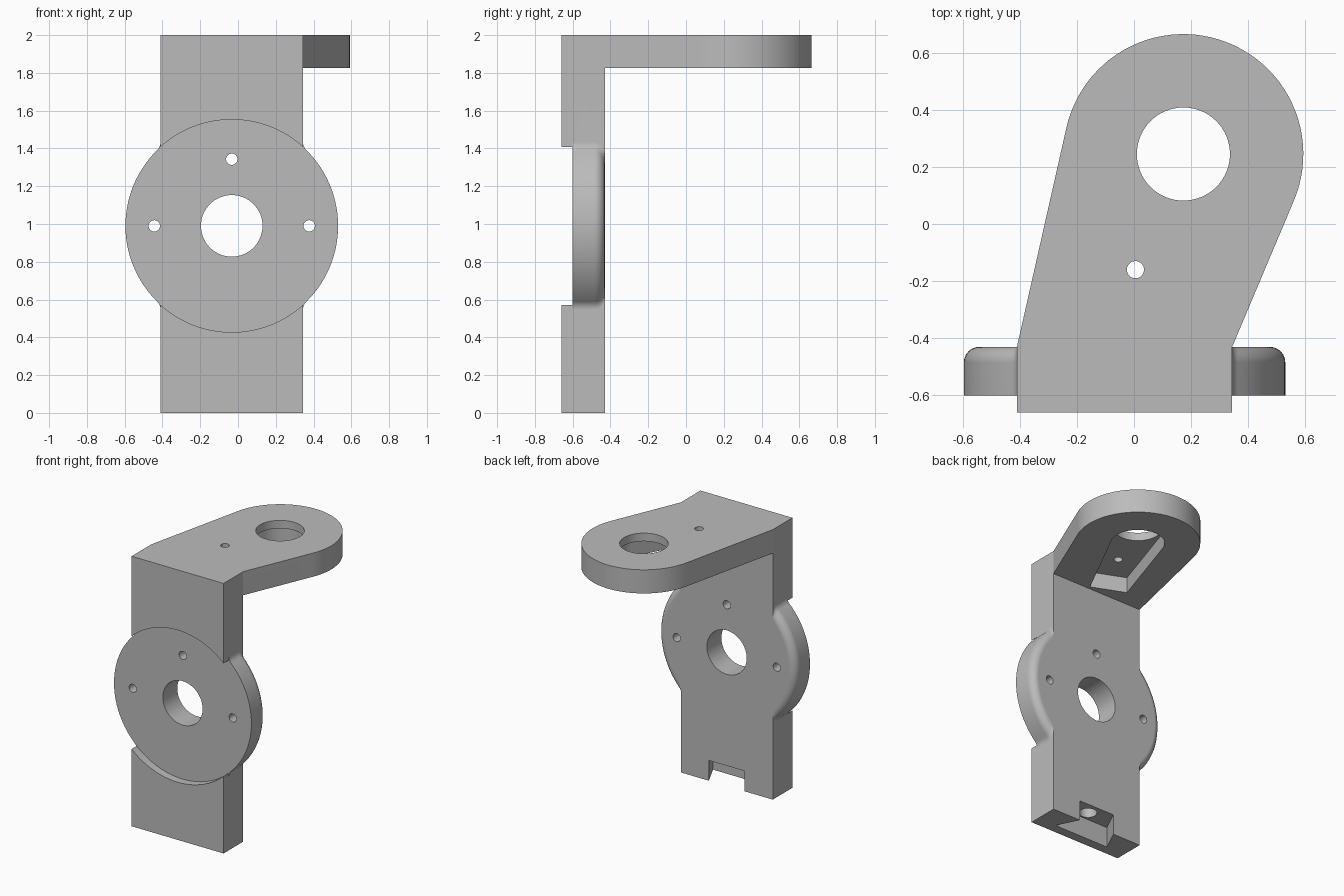
import bpy, bmesh
from math import pi, sin, cos, atan2, acos, sqrt, tau
from mathutils import Vector

if "Cube" in bpy.data.objects:
    bpy.data.objects.remove(bpy.data.objects["Cube"])

grey = bpy.data.materials.new("plain_grey")
grey.use_nodes = True
COLOR = (0.5, 0.5, 0.5, 1)
grey.diffuse_color = COLOR
grey.node_tree.nodes["Principled BSDF"].inputs["Base Color"].default_value = COLOR

# Main dimensions
CX, CZ = -0.033, 0.99            # disk centre
HALF, R = 0.377, 0.563           # half plate width, disk radius
FRONT, STEP, BACK = -0.66, -0.60, -0.43
ROUND, FILLET = 0.055, 0.06
UNDER = 1.825                    # underside of the arm
EYE = Vector((0.173, 0.245))     # big hole in the arm
PIN = Vector((0.005, -0.16))     # small hole in the arm


def loft(name, rings):
    """Skin equal-length rings of 3D points and cap both ends."""
    bm = bmesh.new()
    loops = [[bm.verts.new(p) for p in ring] for ring in rings]
    for a, b in zip(loops, loops[1:]):
        for i in range(len(a)):
            j = (i + 1) % len(a)
            bm.faces.new((a[i], a[j], b[j], b[i]))
    bm.faces.new(loops[0])
    bm.faces.new(loops[-1])
    bmesh.ops.recalc_face_normals(bm, faces=bm.faces)
    mesh = bpy.data.meshes.new(name)
    bm.to_mesh(mesh)
    bm.free()
    mesh.materials.append(grey)
    obj = bpy.data.objects.new(name, mesh)
    bpy.context.collection.objects.link(obj)
    return obj


def prism_z(name, outline, z0, z1):
    return loft(name, [[(x, y, z) for x, y in outline] for z in (z0, z1)])


def prism_y(name, outline, y0, y1):
    return loft(name, [[(x, y, z) for x, z in outline] for y in (y0, y1)])


def circle(cx, cy, r, n=64):
    return [(cx + r * cos(tau * i / n), cy + r * sin(tau * i / n)) for i in range(n)]


def arc(cx, cy, r, a0, a1, n):
    angles = [a0 + (a1 - a0) * i / n for i in range(n + 1)]
    return [(cx + r * cos(a), cy + r * sin(a)) for a in angles]


def combine(target, tool, operation):
    mod = target.modifiers.new("combine", 'BOOLEAN')
    mod.operation, mod.solver, mod.object = operation, 'EXACT', tool
    bpy.context.view_layer.objects.active = target
    bpy.ops.object.modifier_apply(modifier=mod.name)
    bpy.data.objects.remove(tool)


def plate_outline(inset):
    """Plate with a disk bulging from its sides, joined by fillets."""
    r, f = R - inset, FILLET + inset
    fx = HALF + f
    fz = sqrt((r + f) ** 2 - fx ** 2)
    t = atan2(fz, fx)
    bulge = arc(fx, fz, f, pi, pi + t, 6)[:-1] + arc(0, 0, r, t, 0, 14)
    side = [(HALF, 2 - CZ)] + bulge + [(x, -z) for x, z in bulge[-2::-1]] + [(HALF, -CZ)]
    both = side + [(-x, z) for x, z in reversed(side)]
    return [(CX + x, CZ + z) for x, z in both]


def teardrop(right, left, centre, r, n=48):
    """Two base corners joined by tangents to a round end."""
    angles = []
    for p, sign in ((right, 1), (left, -1)):
        d = Vector(p) - centre
        angles.append(atan2(d.y, d.x) + sign * acos(r / d.length))
    a0, a1 = angles
    while a1 < a0:
        a1 += tau
    return [tuple(right)] + arc(centre.x, centre.y, r, a0, a1, n) + [tuple(left)]


# Upright plate with the disk, its back rim rounded over
layers = [(STEP, 0)]
for i in range(7):
    t = pi / 2 * i / 6
    layers.append((BACK - ROUND + ROUND * sin(t), ROUND * (1 - cos(t))))
bracket = loft("bracket", [[(x, y, z) for x, z in plate_outline(o)] for y, o in layers])

# Raised front slab, cleared around the disk
x0, x1 = CX - HALF, CX + HALF
slab = prism_y("front_slab", [(x0, 0), (x1, 0), (x1, 2), (x0, 2)], FRONT, STEP)
combine(slab, prism_y("disk_clearance", circle(CX, CZ, R, 96), -1, 0), 'DIFFERENCE')
combine(bracket, slab, 'UNION')

# Horizontal arm with a round end
arm = teardrop((x1, BACK), (x0, BACK), EYE, 0.42)
arm = [(x1, -0.55)] + arm + [(x0, -0.55)]
combine(bracket, prism_z("arm", arm, UNDER, 2), 'UNION')

# Tapered pocket under the arm, along the line of its two holes
axis = (EYE - PIN).normalized()
across = Vector((axis.y, -axis.x)) * 0.13
end = PIN - axis * 0.215
pocket = teardrop(end + across, end - across, EYE, 0.18)
combine(bracket, prism_z("pocket", pocket, 1.7, 1.94), 'DIFFERENCE')

# Holes through the arm
for centre, r in ((EYE, 0.163), (PIN, 0.03)):
    combine(bracket, prism_z("arm_hole", circle(*centre, r), 1.7, 2.1), 'DIFFERENCE')

# Centre hole and three screw holes through the disk
for dx, dz, r in ((0, 0, 0.163), (-0.41, 0, 0.03), (0.41, 0, 0.03), (0, 0.353, 0.03)):
    hole = prism_y("disk_hole", circle(CX + dx, CZ + dz, r), -0.8, -0.3)
    combine(bracket, hole, 'DIFFERENCE')

# Dovetail notch in the foot, with a blind hole above it
flare = 0.078 / 0.16
wide, narrow = 0.225, 0.147 - 0.1 * flare
notch = [(CX - wide, -0.59), (CX + wide, -0.59),
         (CX + narrow, BACK + 0.1), (CX - narrow, BACK + 0.1)]
combine(bracket, prism_z("notch", notch, -0.1, 0.15), 'DIFFERENCE')
combine(bracket, prism_z("foot_hole", circle(CX, -0.52, 0.06), 0.1, 0.4), 'DIFFERENCE')

# Smooth curved walls, flat planes
bpy.ops.object.select_all(action='DESELECT')
bracket.select_set(True)
bpy.context.view_layer.objects.active = bracket
bpy.ops.object.shade_smooth_by_angle(angle=pi / 6)
weighted = bracket.modifiers.new("weighted_normals", 'WEIGHTED_NORMAL')
weighted.keep_sharp = True
